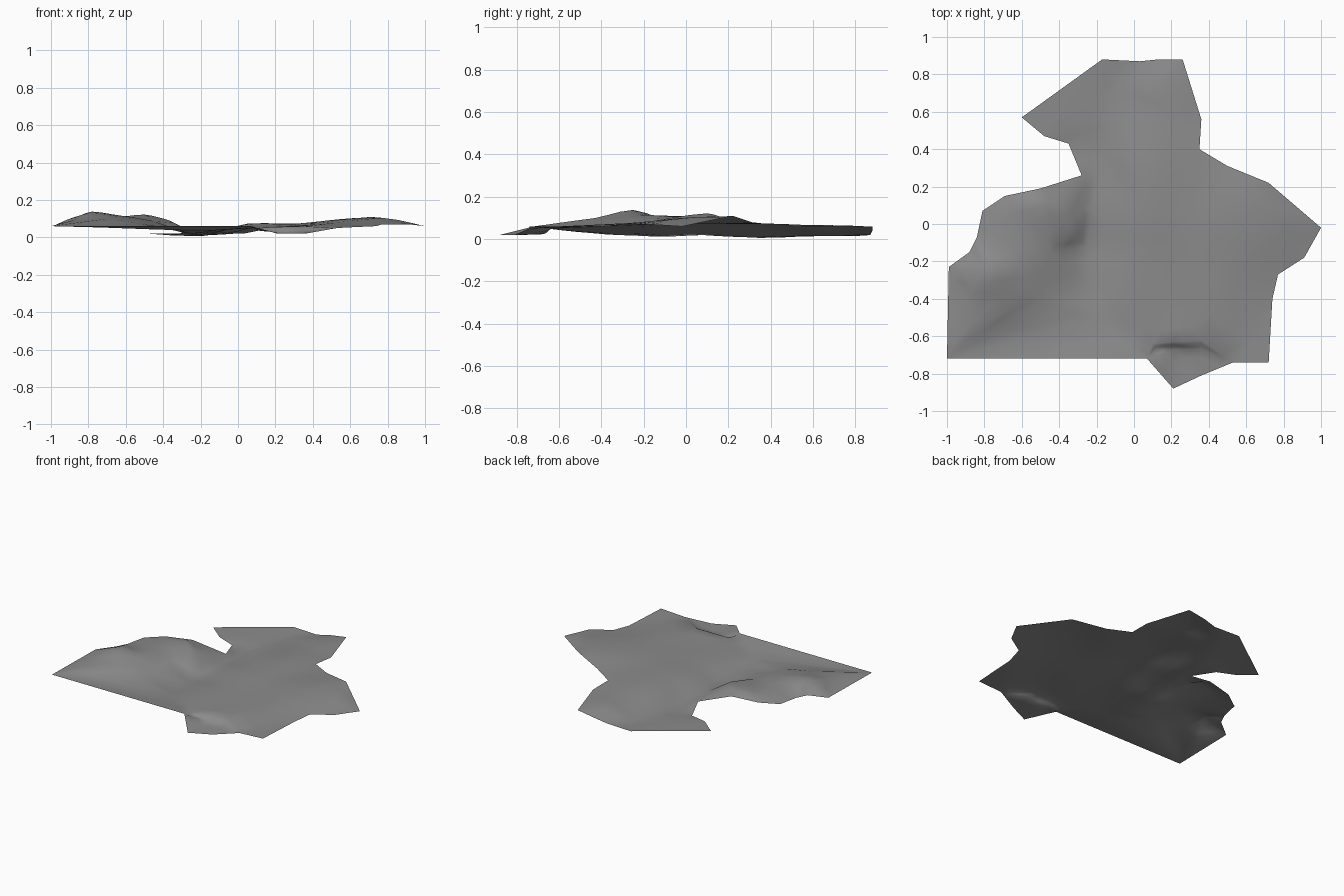
import bpy
import bmesh
from mathutils import Vector
from mathutils.geometry import delaunay_2d_cdt

# Start without the default cube
default_cube = bpy.data.objects.get("Cube")
if default_cube:
    bpy.data.objects.remove(default_cube, do_unlink=True)

# All survey points are (x, y, height) in hundredths of a unit
# Border of the land sheet, counter-clockwise from the front left corner
border = [
    (-100, -72, 6), (7, -72, 6), (21, -88, 2), (36, -81, 2), (53, -74, 5),
    (72, -74, 6), (74, -40, 6), (77, -27, 7), (91, -18, 7), (100, -2, 6),
    (72, 22, 11), (50, 31, 8), (35, 40, 7), (36, 56, 6), (26, 88, 6),
    (13, 88, 4), (3, 87, 2), (-17, 88, 2), (-60, 57, 2), (-48, 47, 2),
    (-35, 43, 1), (-28, 26, 3), (-50, 19, 10), (-69, 15, 9), (-81, 7, 8),
    (-84, -7, 8), (-88, -15, 8), (-99, -23, 6),
]

# Chains of spot heights running along the crests and hollows
west_hills = [(-88, -27, 11), (-78, -25, 15), (-62, -22, 12), (-45, -15, 9)]
north_west_hill = [(-66, 4, 11), (-50, 10, 13), (-38, 8, 10), (-34, -4, 8)]
south_west_shelf = [(-88, -43, 9), (-70, -43, 10), (-50, -42, 7)]
valley_floor = [(-20, -52, 3), (-24, -32, 1), (-25, -12, 0), (-22, 8, 1),
                (-18, 30, 0), (-14, 55, 1), (-8, 74, 1)]
east_bank = [(-6, -40, 5), (0, -15, 6), (5, 8, 8), (5, 27, 8), (14, 56, 7), (14, 72, 7)]
east_plain = [(25, -40, 6), (30, -10, 7), (32, 15, 7)]
east_hill = [(52, -22, 8), (54, 8, 10), (78, 4, 11)]
slope_top = [(10, -64, 5), (22, -63, 6), (36, -62, 6)]
slope_foot = [(12, -67, 3), (22, -67, 2), (36, -67, 3)]
chains = [west_hills, north_west_hill, south_west_shelf, valley_floor, east_bank,
          east_plain, east_hill, slope_top, slope_foot]


def consecutive(start, count):
    """Edges that join a run of points in order."""
    return [(i, i + 1) for i in range(start, start + count - 1)]


# Collect points, closing the border and keeping each chain as mesh edges
points = list(border)
edges = consecutive(0, len(border)) + [(len(border) - 1, 0)]
for chain in chains:
    edges += consecutive(len(points), len(chain))
    points += chain

# Triangulate the land inside the border
flat = [Vector((x, y)) / 100 for x, y, z in points]
outline = list(range(len(border)))
coords, _, triangles, sources, _, _ = delaunay_2d_cdt(flat, edges, [outline], 1, 0.0001)

mesh = bpy.data.meshes.new("terrain")
bm = bmesh.new()
verts = []
for co, source in zip(coords, sources):
    height = points[source[0]][2] / 100 if source else 0.06
    verts.append(bm.verts.new((co.x, co.y, height)))
for triangle in triangles:
    bm.faces.new([verts[i] for i in triangle])

# Refine the sheet and soften its inner slopes, leaving the border crisp
bmesh.ops.subdivide_edges(bm, edges=bm.edges[:], cuts=2, use_grid_fill=True)
for step in range(2):
    inner = [v for v in bm.verts if not v.is_boundary]
    bmesh.ops.smooth_vert(bm, verts=inner, factor=0.4, use_axis_z=True)

# Upward facing normals
for face in bm.faces:
    face.normal_update()
    if face.normal.z < 0:
        face.normal_flip()
bm.to_mesh(mesh)
bm.free()

# Plain grey ground colour
ground = bpy.data.materials.new("stone_grey")
ground.use_nodes = True
grey = (0.26, 0.26, 0.26, 1)
ground.diffuse_color = grey
ground.node_tree.nodes["Principled BSDF"].inputs["Base Color"].default_value = grey
mesh.materials.append(ground)

terrain = bpy.data.objects.new("terrain", mesh)
bpy.context.collection.objects.link(terrain)

# Smooth shading across the whole sheet
for polygon in mesh.polygons:
    polygon.use_smooth = True
